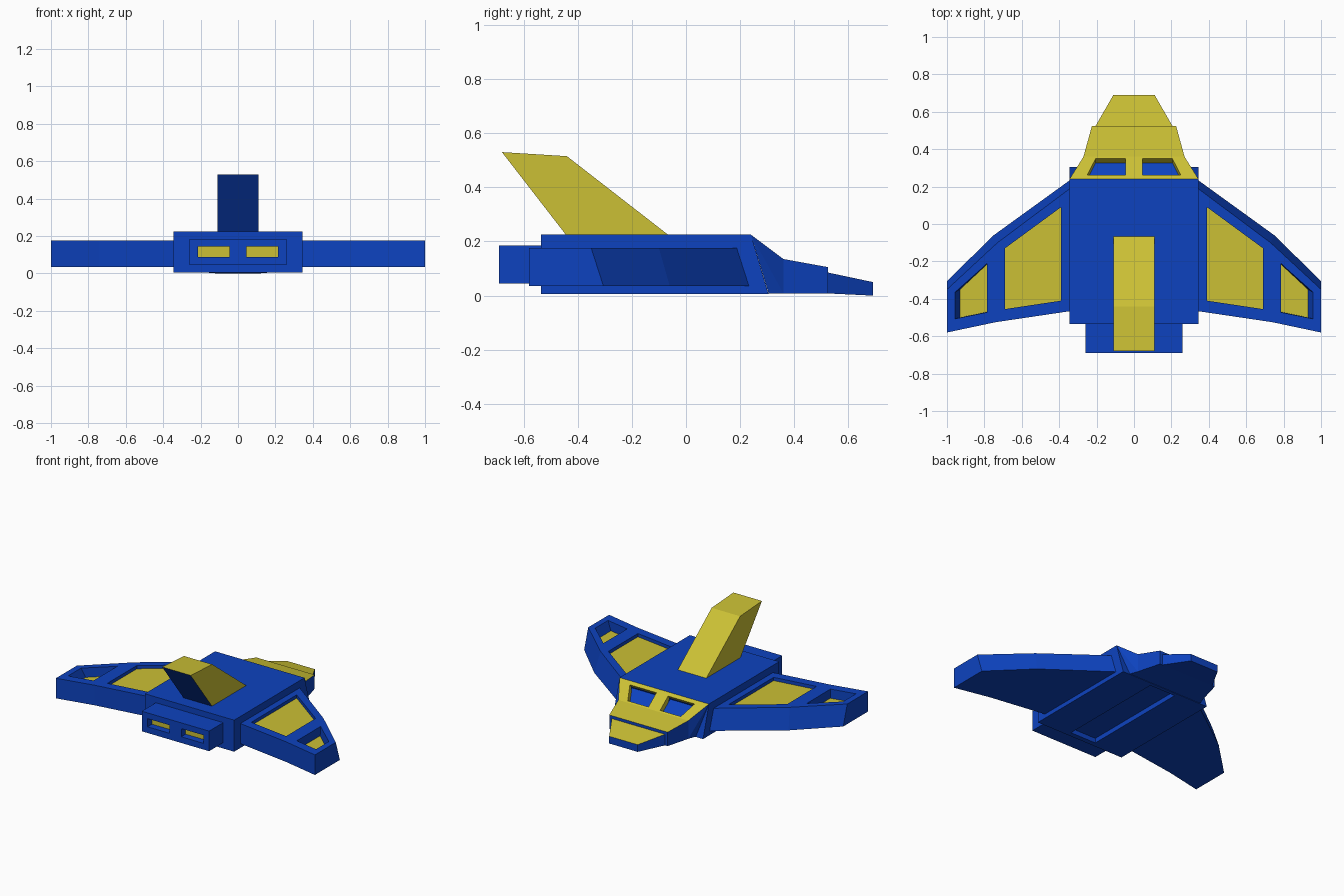
import bpy, bmesh
from mathutils import Vector as V

if "Cube" in bpy.data.objects:
    bpy.data.objects.remove(bpy.data.objects["Cube"])


def material(name, col):
    m = bpy.data.materials.new(name)
    m.diffuse_color = (*col, 1)
    m.use_nodes = True
    m.node_tree.nodes["Principled BSDF"].inputs["Base Color"].default_value = m.diffuse_color
    return m


BLUE = material("blue", (0.004, 0.055, 0.52))
YELLOW = material("yellow", (0.60, 0.53, 0.035))


def finish(name, bm, mats, pick=None):
    bmesh.ops.recalc_face_normals(bm, faces=bm.faces)
    bm.normal_update()
    for f in bm.faces:
        f.material_index = pick(f.normal) if pick else 0
    me = bpy.data.meshes.new(name)
    bm.to_mesh(me)
    bm.free()
    for m in mats:
        me.materials.append(m)
    ob = bpy.data.objects.new(name, me)
    bpy.context.collection.objects.link(ob)
    return ob


def loft(name, a, b, mats, pick=None):
    """Solid between two matching rings of points."""
    bm = bmesh.new()
    va, vb = [bm.verts.new(p) for p in a], [bm.verts.new(p) for p in b]
    bm.faces.new(va)
    bm.faces.new(vb)
    for i in range(len(a)):
        j = (i + 1) % len(a)
        bm.faces.new((va[i], va[j], vb[j], vb[i]))
    return finish(name, bm, mats, pick)


def hull(name, pts, mats, pick=None):
    bm = bmesh.new()
    bmesh.ops.convex_hull(bm, input=[bm.verts.new(p) for p in pts])
    bmesh.ops.dissolve_limit(bm, angle_limit=0.01, verts=bm.verts, edges=bm.edges)
    return finish(name, bm, mats, pick)


def section(y, w, z0, z1):
    return [(-w, y, z0), (w, y, z0), (w, y, z1), (-w, y, z1)]


def pocket(name, targets, rim, n, depth, mat, floor=None):
    """Cut a recess below a rim outline and lay a coloured floor in it."""
    n = V(n).normalized()
    rim = [V(p) for p in rim]
    floor = [V(p) for p in floor] if floor else [p - n * depth for p in rim]
    cutter = loft("cutter", [p + (p - f) * 0.3 for p, f in zip(rim, floor)],
                  floor, [targets[0].data.materials[0]])
    cutter.hide_render = True
    for t in targets:
        mod = t.modifiers.new("recess", 'BOOLEAN')
        mod.operation, mod.solver, mod.object = 'DIFFERENCE', 'EXACT', cutter
        bpy.context.view_layer.objects.active = t
        bpy.ops.object.modifier_apply(modifier=mod.name)
    bpy.data.objects.remove(cutter)
    loft(name, [p - n * 0.004 for p in floor], [p + n * 0.002 for p in floor], [mat])


# Nose and top colouring: upward faces yellow (slot 0), the rest blue
top_yellow = lambda n: 0 if n.z > 0.3 else 1

# Fuselage with sloped front
fuselage = loft("fuselage",
                [(-0.345, y, z) for y, z in ((-0.535, 0.005), (0.305, 0.005), (0.24, 0.225), (-0.535, 0.225))],
                [(0.345, y, z) for y, z in ((-0.535, 0.005), (0.305, 0.005), (0.24, 0.225), (-0.535, 0.225))],
                [BLUE])

# Cockpit and two nose steps
cockpit = hull("cockpit", [(s * x, y, z) for s in (-1, 1) for x, y, z in
                           ((0.345, 0.24, 0.225), (0.27, 0.36, 0.135),
                            (0.29, 0.305, 0.008), (0.27, 0.36, 0.008))],
               [YELLOW, BLUE], top_yellow)
loft("nose_base", section(0.36, 0.27, 0.008, 0.135), section(0.525, 0.225, 0.008, 0.105),
     [YELLOW, BLUE], top_yellow)
loft("nose_tip", section(0.525, 0.205, 0.008, 0.085), section(0.69, 0.11, 0.0, 0.05),
     [YELLOW, BLUE], top_yellow)

# Engine block at the tail
engine = loft("engine_block", section(-0.69, 0.26, 0.045, 0.185), section(-0.53, 0.26, 0.045, 0.185), [BLUE])

# Swept tail fin, blue underneath
fin = ((-0.44, 0.22), (-0.06, 0.22), (-0.44, 0.515), (-0.68, 0.53))
loft("tail_fin", [(-0.11, y, z) for y, z in fin], [(0.11, y, z) for y, z in fin],
     [YELLOW, BLUE], lambda n: 1 if n.z < -0.1 else 0)

# Shallow channel in the belly
pocket("belly_channel", [fuselage],
       [(-0.1, -0.5, 0.005), (0.1, -0.5, 0.005), (0.1, 0.28, 0.005), (-0.1, 0.28, 0.005)],
       (0, 0, -1), 0.035, BLUE)

for s, side in ((1, "right"), (-1, "left")):
    # Wing with slanted leading edge
    rear = [(1, -0.58), (0.74, -0.525), (0.335, -0.465)]
    low = [(0.335, 0.24), (0.75, -0.06), (1, -0.305)] + rear
    high = [(0.335, 0.195), (0.73, -0.1), (1, -0.35)] + rear
    wing = loft(side + "_wing", [(s * x, y, 0.035) for x, y in low],
                [(s * x, y, 0.175) for x, y in high], [BLUE])

    # Wing panels: wide shallow one and deep tapered outer one
    inner = ((0.39, 0.09), (0.69, -0.13), (0.69, -0.455), (0.39, -0.41))
    pocket(side + "_wing_panel", [wing], [(s * x, y, 0.175) for x, y in inner],
           (0, 0, 1), 0.025, YELLOW)
    rim = ((0.785, -0.21), (0.957, -0.365), (0.957, -0.507), (0.785, -0.472))
    base = ((0.785, -0.215), (0.93, -0.35), (0.93, -0.5), (0.785, -0.47))
    pocket(side + "_wingtip_panel", [wing], [(s * x, y, 0.175) for x, y in rim],
           (0, 0, 1), 0, YELLOW, [(s * x, y, 0.11) for x, y in base])

    # Cockpit window
    win = ((0.045, 0.35), (0.205, 0.35), (0.25, 0.262), (0.045, 0.262))
    pocket(side + "_window", [cockpit, fuselage],
           [(s * x, y, 0.225 - 0.75 * (y - 0.24)) for x, y in win], (0, 0.6, 0.8), 0.04, BLUE)

    # Engine outlet
    pocket(side + "_engine_outlet", [engine],
           [(s * x, -0.69, z) for x, z in ((0.045, 0.088), (0.215, 0.088), (0.215, 0.145), (0.045, 0.145))],
           (0, -1, 0), 0.05, YELLOW)
